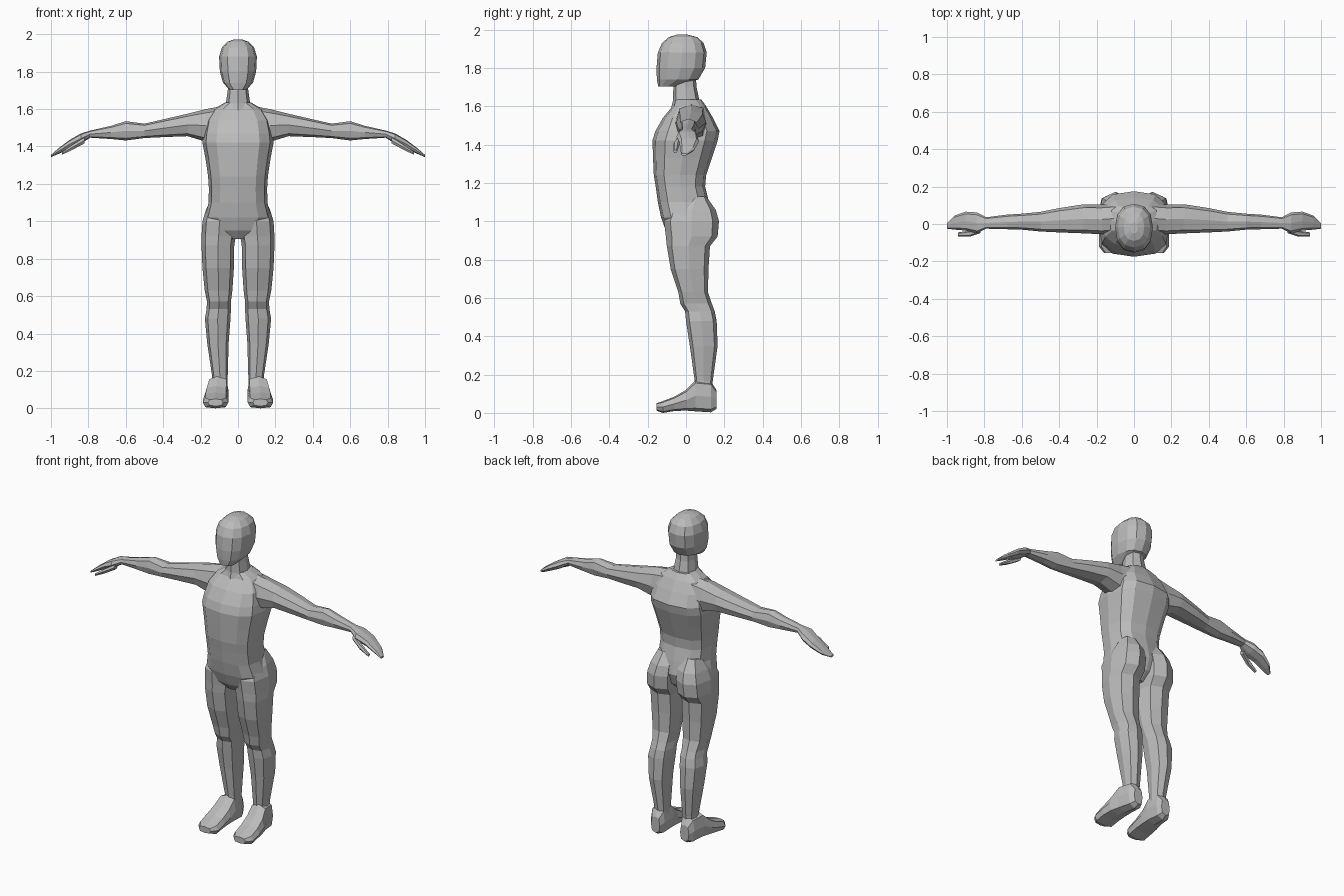
import bpy, bmesh, math

skin = bpy.data.materials.new("plain grey")
skin.diffuse_color = (0.5, 0.5, 0.5, 1)


def loft(name, axis, stations, n, boxy=0.8, side=1):
    """Skin rings, each fitted to a box: (position, u_min, u_max, v_min, v_max)."""
    bm = bmesh.new()
    rings = []
    for p, u0, u1, v0, v1 in stations:
        ring = []
        for i in range(n):
            a = 2 * math.pi * i / n
            c, s = math.cos(a), math.sin(a)
            u = (u0 + u1) / 2 + (u1 - u0) / 2 * math.copysign(abs(c) ** boxy, c)
            v = (v0 + v1) / 2 + (v1 - v0) / 2 * math.copysign(abs(s) ** boxy, s)
            x, y, z = {"x": (p, u, v), "y": (u, p, v), "z": (u, v, p)}[axis]
            ring.append(bm.verts.new((x * side, y, z)))
        rings.append(ring)
    for a, b in zip(rings, rings[1:]):
        for i in range(n):
            j = (i + 1) % n
            bm.faces.new((a[i], a[j], b[j], b[i]))
    bm.faces.new(rings[0])
    bm.faces.new(rings[-1])
    bmesh.ops.recalc_face_normals(bm, faces=bm.faces)
    me = bpy.data.meshes.new(name)
    bm.to_mesh(me)
    bm.free()
    me.materials.append(skin)
    ob = bpy.data.objects.new(name, me)
    bpy.context.collection.objects.link(ob)
    return ob


def centred(rows):
    return [(z, -w, w, f, b) for z, w, f, b in rows]


# torso: height, half width, front, back
body = loft("body", "z", centred([
    (.905, .04, -.07, .06), (.95, .12, -.105, .11), (1.02, .178, -.13, .135),
    (1.10, .157, -.147, .12), (1.18, .156, -.158, .10), (1.24, .16, -.168, .105),
    (1.33, .173, -.172, .135), (1.42, .19, -.175, .165), (1.47, .185, -.16, .175),
    (1.54, .17, -.12, .14), (1.60, .13, -.07, .105), (1.635, .07, -.06, .08)]), 12, 0.72)

# neck and head
parts = [
    loft("neck", "z", centred([
        (1.56, .085, -.085, .10), (1.63, .065, -.068, .07),
        (1.70, .055, -.066, .055), (1.78, .05, -.05, .05)]), 8),
    loft("head", "z", centred([
        (1.703, .045, -.145, -.05), (1.74, .08, -.152, .065), (1.80, .097, -.154, .10),
        (1.88, .101, -.147, .108), (1.93, .086, -.125, .092), (1.96, .055, -.09, .06),
        (1.973, .02, -.05, .01)]), 12, 0.85)]

# limbs, mirrored
arm = [(.10, -.05, .11, 1.42, 1.613), (.17, -.055, .105, 1.425, 1.60),
       (.27, -.05, .105, 1.455, 1.575), (.40, -.045, .085, 1.45, 1.545),
       (.50, -.04, .065, 1.445, 1.522), (.60, -.03, .055, 1.432, 1.535),
       (.68, -.028, .05, 1.44, 1.51), (.79, -.025, .036, 1.447, 1.485),
       (.84, -.05, .062, 1.415, 1.47), (.90, -.035, .066, 1.39, 1.435),
       (.96, -.03, .045, 1.36, 1.39), (1.0, -.025, .005, 1.343, 1.355)]
thumb = [(.82, -.048, -.01, 1.415, 1.45), (.88, -.068, -.035, 1.383, 1.415),
         (.94, -.066, -.045, 1.355, 1.372)]
leg = [(1.13, .03, .14, 0, .105), (1.06, .01, .172, -.09, .155),
       (1.0, .008, .19, -.115, .172), (.92, .012, .195, -.105, .165),
       (.87, .02, .195, -.10, .125), (.75, .022, .19, -.08, .117),
       (.63, .03, .178, -.04, .115), (.57, .038, .166, -.03, .135),
       (.53, .038, .168, -.005, .15), (.48, .04, .177, 0, .16),
       (.35, .05, .165, .02, .165), (.17, .055, .138, .045, .14),
       (.06, .06, .14, .05, .13)]
foot = [(.158, .07, .13, .02, .12), (.13, .055, .15, .003, .165),
        (.05, .05, .165, .008, .172), (0, .05, .18, .012, .12),
        (-.06, .05, .188, .01, .085), (-.12, .052, .188, 0, .062),
        (-.155, .08, .16, .012, .05)]
for side in (1, -1):
    parts += [loft("arm", "x", arm, 8, 0.75, side), loft("thumb", "x", thumb, 6, 0.9, side),
              loft("leg", "z", leg, 8, 0.75, side), loft("foot", "y", foot, 8, 0.65, side)]

# weld everything into one skin
bpy.context.view_layer.objects.active = body
for p in parts:
    m = body.modifiers.new("join", "BOOLEAN")
    m.operation, m.solver, m.object = "UNION", "EXACT", p
    bpy.ops.object.modifier_apply(modifier=m.name)
    bpy.data.objects.remove(p)
